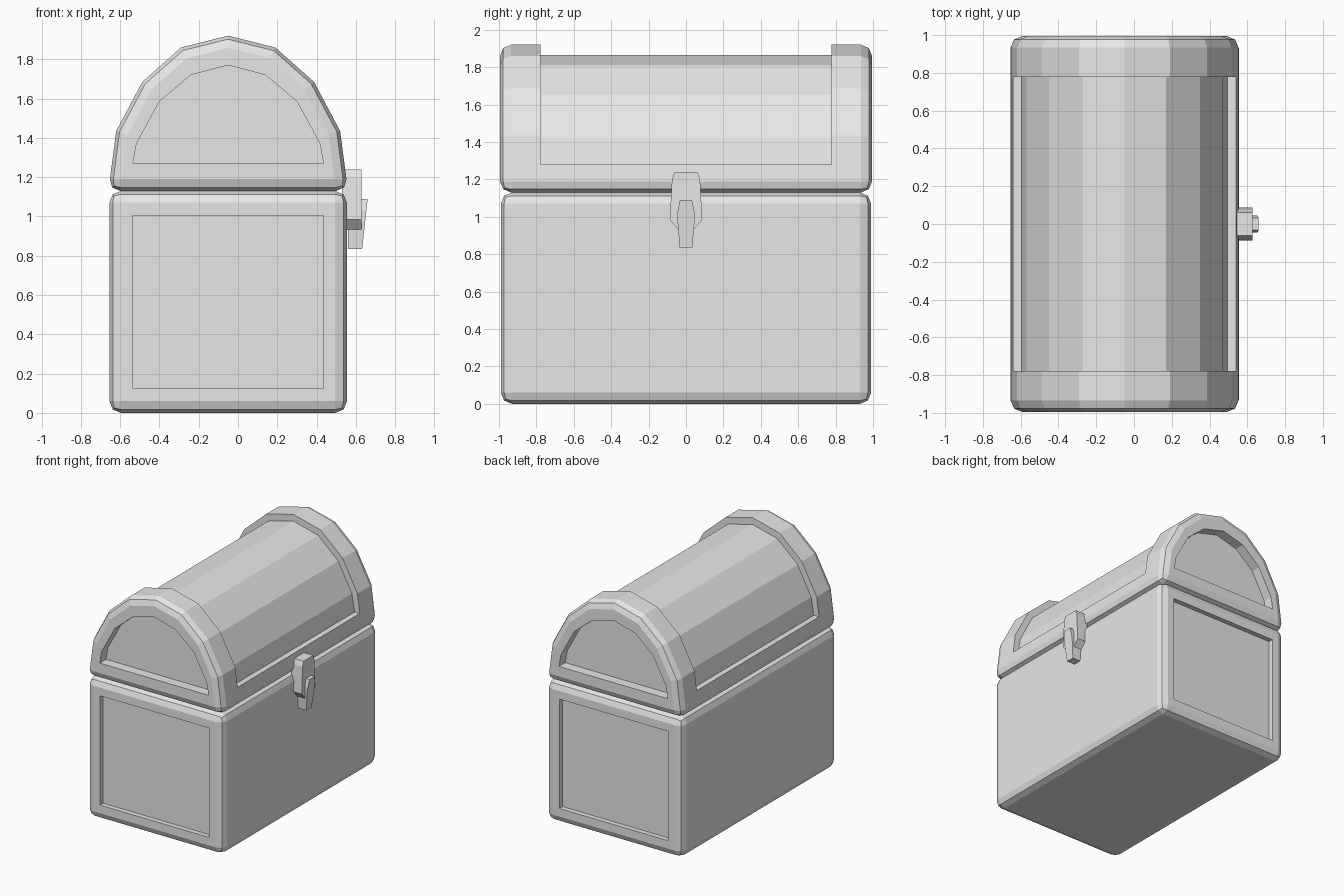
import bpy
import bmesh

if "Cube" in bpy.data.objects:
    bpy.data.objects.remove(bpy.data.objects["Cube"])

CX = -0.05  # centre line of the chest; the latch sticks out on +x

grey = bpy.data.materials.new("light_grey")
grey.use_nodes = True
grey.diffuse_color = (0.8, 0.8, 0.8, 1)
grey.node_tree.nodes["Principled BSDF"].inputs["Base Color"].default_value = grey.diffuse_color


def prism(name, outline, place_a, place_b):
    """Solid between two placements of a 2D outline."""
    bm = bmesh.new()
    a = [bm.verts.new(place_a(u, v)) for u, v in outline]
    b = [bm.verts.new(place_b(u, v)) for u, v in outline]
    bm.faces.new(a)
    bm.faces.new(b[::-1])
    for i in range(len(a)):
        j = (i + 1) % len(a)
        bm.faces.new((a[j], a[i], b[i], b[j]))
    bmesh.ops.recalc_face_normals(bm, faces=bm.faces)
    mesh = bpy.data.meshes.new(name)
    bm.to_mesh(mesh)
    bm.free()
    mesh.materials.append(grey)
    obj = bpy.data.objects.new(name, mesh)
    bpy.context.collection.objects.link(obj)
    return obj


def along_y(name, outline, y0, y1):
    return prism(name, outline, lambda u, v: (CX + u, y0, v), lambda u, v: (CX + u, y1, v))


def mirrored(half):
    """Close a right-hand outline by mirroring it, keeping centre points single."""
    return half + [(-u, v) for u, v in reversed(half) if u > 0]


def apply(obj, mod):
    bpy.context.view_layer.objects.active = obj
    bpy.ops.object.modifier_apply(modifier=mod.name)


def round_edges(obj, width):
    mod = obj.modifiers.new("round", "BEVEL")
    mod.width, mod.segments = width, 2
    mod.limit_method, mod.angle_limit = "ANGLE", 0.7
    apply(obj, mod)


def cut(obj, cutter):
    mod = obj.modifiers.new("cut", "BOOLEAN")
    mod.operation, mod.solver, mod.object = "DIFFERENCE", "EXACT", cutter
    apply(obj, mod)
    bpy.data.objects.remove(cutter)


# Chest body with a sunken panel at each end
body = along_y("chest_body", mirrored([(0.605, 0), (0.605, 1.13)]), -0.99, 0.99)
round_edges(body, 0.06)
panel = mirrored([(0.485, 0.125), (0.485, 1.005)])
for side in (-1, 1):
    cut(body, along_y("body_panel_cutter", panel, side * 0.95, side * 1.1))

# Arched lid
arch = [(0.61, 1.13), (0.57, 1.435), (0.437, 1.685), (0.24, 1.86), (0, 1.92)]
lid = along_y("lid", mirrored(arch), -0.995, 0.995)
round_edges(lid, 0.06)

# Sunken barrel between the two end arches
barrel = [(0.545, 1.28), (0.52, 1.42), (0.40, 1.65), (0.22, 1.81), (0, 1.865)]
outside = [(-0.9, 1.28), (-0.9, 2.2), (0.9, 2.2), (0.9, 1.28)]
cut(lid, along_y("barrel_cutter", mirrored(barrel) + outside, -0.777, 0.777))

# Sunken arched panel at each end of the lid
lid_panel = [(0.485, 1.27), (0.467, 1.37), (0.35, 1.585), (0.19, 1.72), (0, 1.77)]
for side in (-1, 1):
    cut(lid, along_y("lid_panel_cutter", mirrored(lid_panel), side * 0.915, side * 1.1))

# Latch plate and the slanted hasp over it
plate = mirrored([(0.04, 0.93), (0.087, 0.985), (0.075, 1.2), (0.062, 1.24)])
prism("latch_plate", plate,
      lambda u, v: (0.53, u, v), lambda u, v: (0.628, u, v))
hasp = mirrored([(0.034, 0.835), (0.045, 0.97), (0.045, 1.03), (0.032, 1.09)])
prism("latch_hasp", hasp,
      lambda u, v: (0.56, u, v), lambda u, v: (0.632 + (v - 0.835) * 0.11, u, v))
